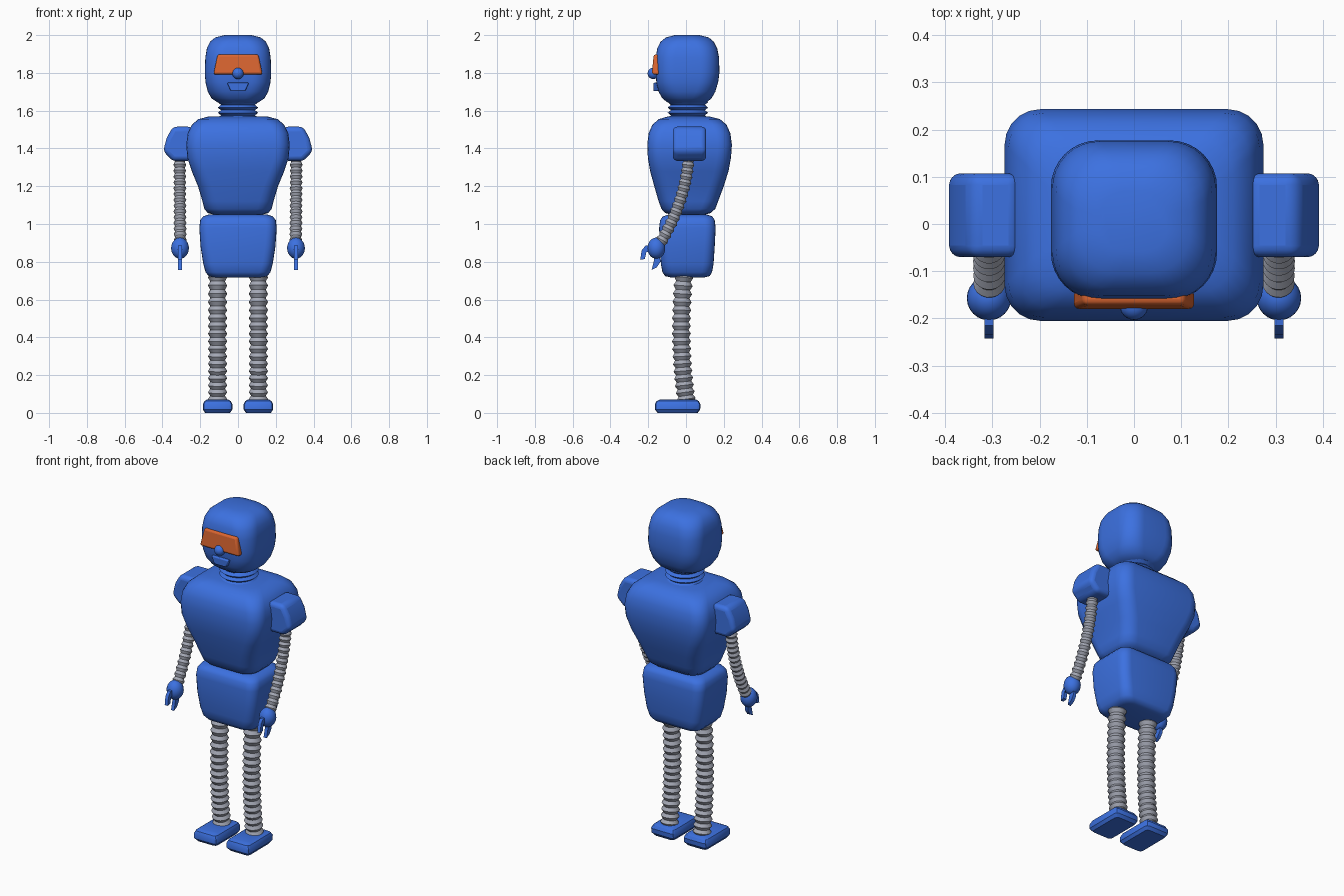
import bpy
import bmesh
from math import sin, cos, pi, radians
from mathutils import Vector

if "Cube" in bpy.data.objects:
    bpy.data.objects.remove(bpy.data.objects["Cube"])


def material(name, rgb):
    m = bpy.data.materials.new(name)
    m.use_nodes = True
    m.diffuse_color = (*rgb, 1)
    m.node_tree.nodes["Principled BSDF"].inputs["Base Color"].default_value = (*rgb, 1)
    return m


BLUE = material("blue", (0.045, 0.165, 0.75))
GREY = material("grey", (0.37, 0.39, 0.46))
ORANGE = material("orange", (0.70, 0.13, 0.03))


def finish(name, bm, mat, angle=40, bevel=0, segments=3):
    bmesh.ops.recalc_face_normals(bm, faces=bm.faces)
    mesh = bpy.data.meshes.new(name)
    bm.to_mesh(mesh)
    bm.free()
    obj = bpy.data.objects.new(name, mesh)
    bpy.context.collection.objects.link(obj)
    mesh.materials.append(mat)
    if bevel:
        mod = obj.modifiers.new("rounded_edges", "BEVEL")
        mod.width, mod.segments = bevel, segments
        mod.limit_method, mod.angle_limit = "ANGLE", radians(30)
    for other in bpy.context.selected_objects:
        other.select_set(False)
    obj.select_set(True)
    bpy.context.view_layer.objects.active = obj
    bpy.ops.object.shade_smooth_by_angle(angle=radians(angle))
    return obj


def skin(bm, rings):
    """Bridge a stack of equal rings and close both ends."""
    rings = [[bm.verts.new(p) for p in ring] for ring in rings]
    n = len(rings[0])
    for a, b in zip(rings, rings[1:]):
        for i in range(n):
            bm.faces.new((a[i], a[(i + 1) % n], b[(i + 1) % n], b[i]))
    bm.faces.new(rings[0])
    bm.faces.new(rings[-1])


def loft(name, levels, corner, mat=BLUE, x=0, steps=5, angle=40):
    """Rounded rectangles; each level is z, half width, front y, back y."""
    rings = []
    for z, w, front, back in levels:
        cy, d = (front + back) / 2, (back - front) / 2
        r = min(corner, w * 0.8, d * 0.8)
        ring = []
        for k, (sx, sy) in enumerate(((1, 1), (-1, 1), (-1, -1), (1, -1))):
            for i in range(steps + 1):
                t = (k + i / steps) * pi / 2
                ring.append((x + sx * (w - r) + r * cos(t),
                             cy + sy * (d - r) + r * sin(t), z))
        rings.append(ring)
    bm = bmesh.new()
    skin(bm, rings)
    return finish(name, bm, mat, angle)


def bellows(name, start, control, end, ridges, outer, inner, mat=GREY, sides=18):
    """Corrugated hose along a quadratic curve lying in a side plane."""
    a, b, c = Vector(start), Vector(control), Vector(end)
    rings = []
    for i in range(ridges * 2 + 1):
        t = i / (ridges * 2)
        p = a * (1 - t) ** 2 + b * 2 * t * (1 - t) + c * t * t
        along = ((b - a) * (1 - t) + (c - b) * t).normalized()
        u = Vector((1, 0, 0))
        u = (u - along * u.dot(along)).normalized()
        v = along.cross(u)
        r = outer if i % 2 else inner
        rings.append([p + (u * cos(2 * pi * k / sides) + v * sin(2 * pi * k / sides)) * r
                      for k in range(sides)])
    bm = bmesh.new()
    skin(bm, rings)
    return finish(name, bm, mat, 30)


def prism(name, outline, low, high, axis, mat=BLUE, bevel=0.01, segments=3):
    """Extrude an outline of (x, z) along y, or of (y, z) along x."""
    def place(p, q):
        return (q, p[0], p[1]) if axis == "x" else (p[0], q, p[1])
    bm = bmesh.new()
    skin(bm, [[place(p, q) for p in outline] for q in (low, high)])
    return finish(name, bm, mat, 40, bevel, segments)


def ball(name, centre, size):
    bm = bmesh.new()
    bmesh.ops.create_uvsphere(bm, u_segments=24, v_segments=14, radius=1)
    bmesh.ops.scale(bm, vec=size, verts=bm.verts)
    bmesh.ops.translate(bm, vec=centre, verts=bm.verts)
    return finish(name, bm, BLUE, 60)


# Head, neck and body
loft("head", [
    (1.637, .08, -.07, .08), (1.645, .11, -.10, .11), (1.665, .14, -.125, .135),
    (1.70, .16, -.145, .155), (1.75, .172, -.157, .17), (1.80, .176, -.16, .177),
    (1.88, .173, -.16, .175), (1.93, .165, -.152, .165), (1.965, .148, -.135, .147),
    (1.988, .12, -.105, .12), (2.0, .07, -.06, .07)], 0.10, steps=8, angle=60)
bellows("neck", (0, .01, 1.55), (0, .01, 1.60), (0, .01, 1.66), 4, .107, .09, BLUE, 28)
loft("torso", [
    (1.05, .13, -.08, .10), (1.058, .16, -.11, .13), (1.08, .178, -.13, .155),
    (1.12, .188, -.145, .17), (1.20, .212, -.168, .20), (1.28, .245, -.19, .225),
    (1.35, .268, -.202, .238), (1.42, .274, -.205, .243), (1.48, .266, -.198, .235),
    (1.525, .245, -.178, .215), (1.555, .21, -.145, .18), (1.568, .16, -.10, .13)],
    0.075, angle=60)
loft("pelvis", [
    (.718, .13, -.085, .10), (.724, .155, -.11, .125), (.745, .172, -.125, .138),
    (.79, .184, -.133, .146), (.88, .198, -.14, .152), (.98, .205, -.142, .157),
    (1.02, .20, -.137, .152), (1.04, .185, -.123, .14), (1.05, .155, -.09, .11)],
    0.055, angle=60)

# Face
visor = prism("visor", [(-.13, -.053), (.13, -.053), (.108, .053), (-.108, .053)],
              -.02, .02, "y", ORANGE, 0.012)
visor.location = (0, -.156, 1.844)
visor.rotation_euler.x = -0.1
ball("nose", (0, -.173, 1.797), (.03, .03, .03))
prism("mouth", [(-.038, 1.703), (.038, 1.703), (.058, 1.748), (-.058, 1.748)],
      -.173, -.13, "y", BLUE, 0.006)

# Limbs on both sides
for side, s in (("left", 1), ("right", -1)):
    shoulder = [(.242, 1.335), (.242, 1.515), (.345, 1.515), (.378, 1.455),
                (.396, 1.385), (.345, 1.333)]
    prism(side + "_shoulder", [(s * x, z) for x, z in shoulder],
          -.07, .107, "y", BLUE, 0.024, 4)
    bellows(side + "_arm", (s * .308, .015, 1.36), (s * .308, 0, 1.125),
            (s * .306, -.135, .90), 15, .034, .026)
    ball(side + "_hand", (s * .307, -.157, .872), (.047, .047, .056))
    # Two-pronged claw
    lo, hi = s * .307 - .01, s * .307 + .01
    prism(side + "_front_claw", [(-.17, .865), (-.17, .89), (-.215, .885), (-.235, .86),
                                 (-.242, .81), (-.218, .815), (-.21, .85)],
          lo, hi, "x", BLUE, 0)
    prism(side + "_rear_claw", [(-.14, .85), (-.165, .85), (-.17, .805), (-.182, .757),
                                (-.155, .77), (-.135, .80)],
          lo, hi, "x", BLUE, 0)
    bellows(side + "_leg", (s * .108, -.01, .74), (s * .108, -.045, .36),
            (s * .108, .004, .055), 17, .051, .039)
    loft(side + "_foot", [(0, .066, -.15, .062), (.018, .078, -.165, .075),
                          (.045, .078, -.165, .077), (.062, .070, -.157, .068),
                          (.07, .058, -.14, .055)], 0.018, x=s * .108, steps=2, angle=30)
